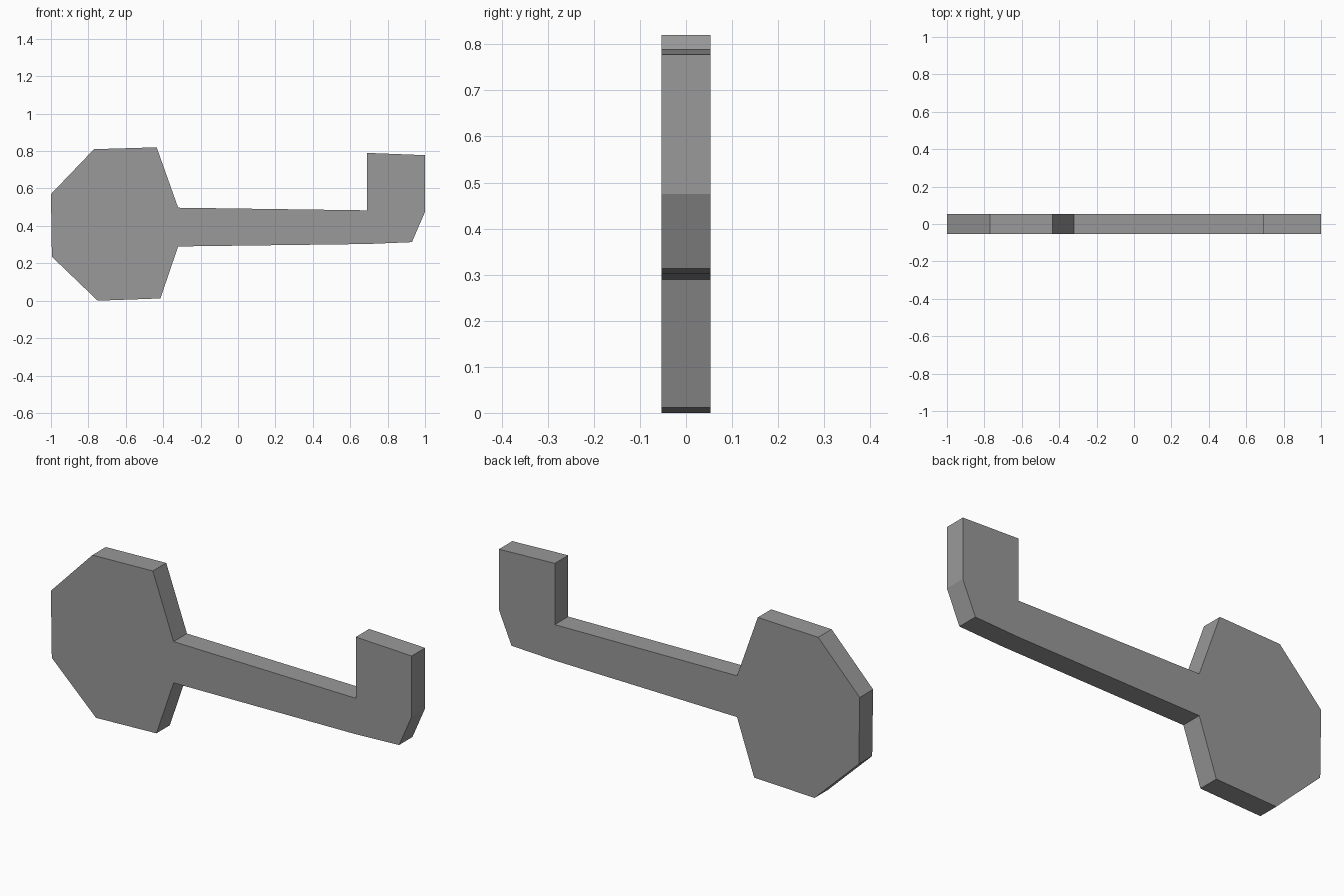
import bpy
import bmesh
from mathutils import Vector

HALF_DEPTH = 0.053

cube = bpy.data.objects.get("Cube")
if cube:
    bpy.data.objects.remove(cube, do_unlink=True)

# Plain grey metal
grey = bpy.data.materials.new("grey metal")
grey.use_nodes = True
colour = (0.32, 0.32, 0.32, 1)
grey.diffuse_color = colour
shader = next(n for n in grey.node_tree.nodes if n.type == "BSDF_PRINCIPLED")
shader.inputs["Base Color"].default_value = colour

# Silhouette as (x, z): grip, then shaft underside, tooth, shaft top
grip_lower = [(-0.77, 0.81), (-1, 0.57), (-0.995, 0.235), (-0.75, 0), (-0.415, 0.012)]
shaft_lower = [(-0.32, 0.29), (0.69, 0.303), (0.93, 0.313)]
tooth = [(1, 0.475), (1, 0.778), (0.69, 0.79)]
shaft_upper = [(0.69, 0.483), (-0.32, 0.497)]
grip_upper = [(-0.435, 0.82)]
outline = grip_lower + shaft_lower + tooth + shaft_upper + grip_upper

# Extrude the silhouette front to back into one flat key
bm = bmesh.new()
front = bm.faces.new([bm.verts.new((x, -HALF_DEPTH, z)) for x, z in outline])
result = bmesh.ops.extrude_face_region(bm, geom=[front], use_keep_orig=True)
back = [g for g in result["geom"] if isinstance(g, bmesh.types.BMVert)]
bmesh.ops.translate(bm, verts=back, vec=Vector((0, 2 * HALF_DEPTH, 0)))
bmesh.ops.recalc_face_normals(bm, faces=bm.faces)

mesh = bpy.data.meshes.new("key")
bm.to_mesh(mesh)
bm.free()
mesh.materials.append(grey)
key = bpy.data.objects.new("key", mesh)
bpy.context.scene.collection.objects.link(key)
